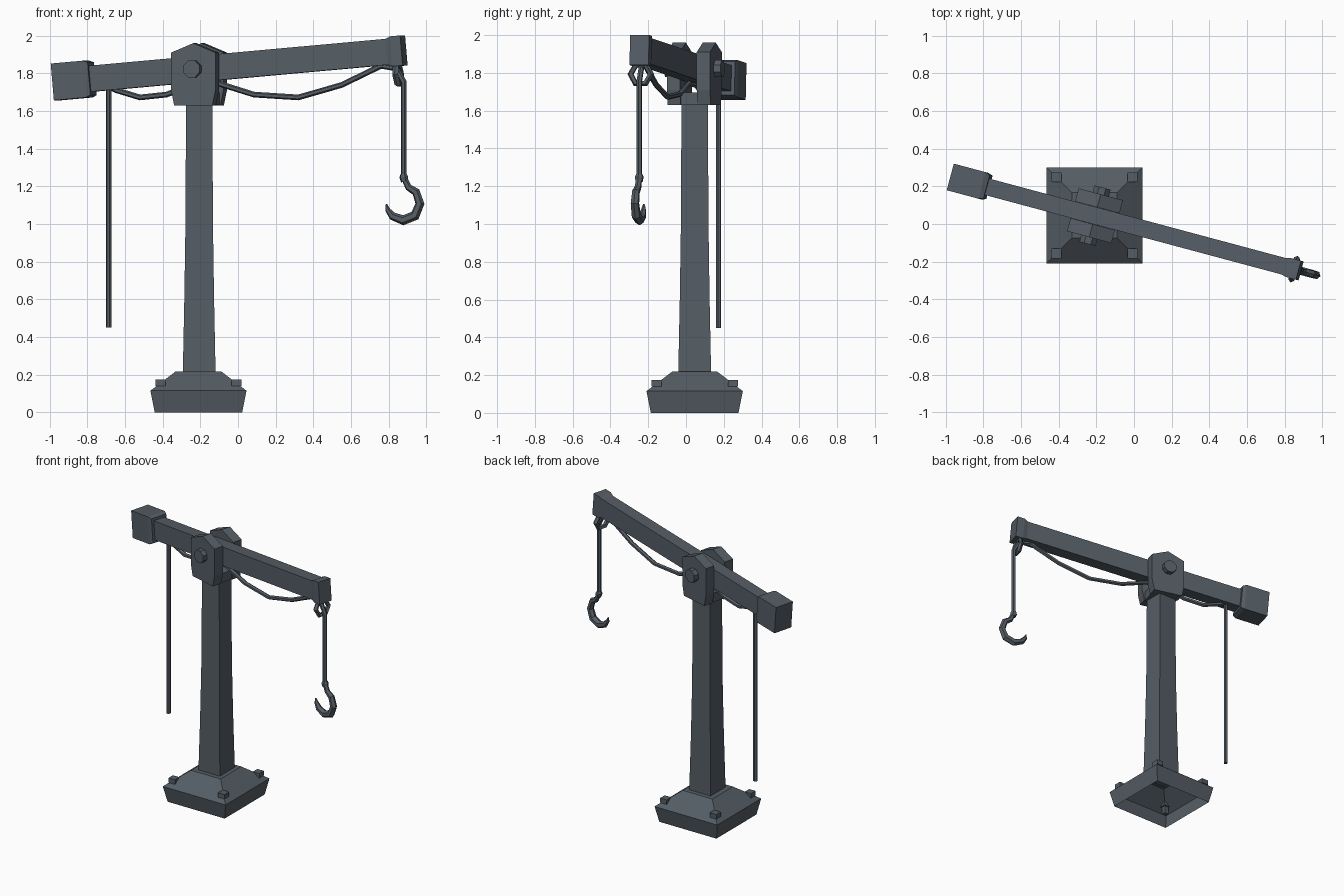
import bpy, bmesh
from math import cos, sin, pi, radians
from mathutils import Matrix, Vector

cube = bpy.data.objects.get("Cube")
if cube:
    bpy.data.objects.remove(cube)

# One dark slate metal for everything
metal = bpy.data.materials.new("dark_slate_metal")
metal.use_nodes = True
SLATE = (0.09, 0.11, 0.13, 1)
metal.diffuse_color = SLATE
metal.node_tree.nodes["Principled BSDF"].inputs["Base Color"].default_value = SLATE

# Frames: base is square to the axes, yoke is yawed, arm is yawed and tilted
BASE = Matrix.Translation((-0.21, 0.046, 0))
YAW = Matrix.Rotation(radians(-15), 4, 'Z')
YOKE = Matrix.Translation((-0.207, 0.044, 0)) @ YAW
PIVOT_Z = 1.823
ARM = YOKE @ Matrix.Translation((0, 0, PIVOT_Z)) @ Matrix.Rotation(radians(-5), 4, 'Y')


def build(name, rings, frame, cap_start=True, cap_end=True):
    """Skin a list of equal-length vertex rings into one mesh object."""
    bm = bmesh.new()
    loops = [[bm.verts.new(frame @ Vector(p)) for p in ring] for ring in rings]
    n = len(loops[0])
    for a, b in zip(loops, loops[1:]):
        for i in range(n):
            j = (i + 1) % n
            bm.faces.new((a[i], a[j], b[j], b[i]))
    if cap_start:
        bm.faces.new(loops[0][::-1])
    if cap_end:
        bm.faces.new(loops[-1])
    bmesh.ops.recalc_face_normals(bm, faces=bm.faces)
    mesh = bpy.data.meshes.new(name)
    bm.to_mesh(mesh)
    bm.free()
    mesh.materials.append(metal)
    obj = bpy.data.objects.new(name, mesh)
    bpy.context.collection.objects.link(obj)
    return obj


SQUARE = ((-1, -1), (1, -1), (1, 1), (-1, 1))


def tower(name, levels, frame, cx=0, cy=0, **caps):
    """Square sections stacked upward: (height, half width)."""
    rings = [[(cx + h * a, cy + h * b, z) for a, b in SQUARE] for z, h in levels]
    return build(name, rings, frame, **caps)


def beam(name, sections, frame):
    """Rectangular sections along local x: (x, half width, half height)."""
    rings = [[(x, w * a, h * b) for a, b in SQUARE] for x, w, h in sections]
    return build(name, rings, frame)


def tube(name, path, sides=6):
    """Round bar following (world x, z, radius) points in the arm's vertical plane."""
    pts = [Vector(((x + 0.207) / cos(radians(15)), 0, z)) for x, z, r in path]
    across = Vector((0, 1, 0))
    rings = []
    for i, p in enumerate(pts):
        before = (p - pts[i - 1]).normalized() if i else None
        after = (pts[i + 1] - p).normalized() if i < len(pts) - 1 else None
        before, after = before or after, after or before
        tangent = (before + after).normalized()
        stretch = 1 / max(0.6, tangent.dot(after))
        normal = across.cross(tangent) * stretch
        r = path[i][2]
        rings.append([p + r * (cos(t) * normal + sin(t) * across)
                      for t in (2 * pi * k / sides for k in range(sides))])
    return build(name, rings, YOKE)


# Hollow footing, open underneath
tower("footing", [(0, 0.232), (0.115, 0.255), (0.218, 0.12)], BASE, cap_start=False)

# Anchor bolts at the footing corners
for a, b in SQUARE:
    tower("anchor_bolt", [(0.085, 0.016), (0.14, 0.016), (0.14, 0.026), (0.174, 0.026)],
          BASE, 0.202 * a, 0.202 * b)

# Flared mast
tower("mast", [(0.21, 0.087), (0.6, 0.079), (1.0, 0.073), (1.64, 0.07)],
      BASE @ Matrix.Translation((0.004, 0, 0)))

# Yoke: two peaked cheeks on a saddle block
half = [(0.105, 1.63), (0.122, 1.71), (0.122, 1.91)]
profile = half + [(0, 1.96)] + [(-u, z) for u, z in reversed(half)]
for side, label in ((-1, "front_cheek"), (1, "back_cheek")):
    build(label, [[(u, v, z) for u, z in profile]
                  for v in (side * 0.046, side * 0.118)], YOKE)
beam("yoke_saddle", [(-0.1, 0.06, 0.033), (0.1, 0.06, 0.033)],
     YOKE @ Matrix.Translation((0, 0, 1.664)))

# Pivot pin through both cheeks
build("pivot_pin", [[(0.048 * cos(t), v, PIVOT_Z + 0.048 * sin(t))
                     for t in (pi / 4 * (k + 0.5) for k in range(8))]
                    for v in (-0.155, 0.155)], YOKE)

# Swinging arm with flared tip and counterweight
beam("arm", [(-0.65, 0.045, 0.069), (1.06, 0.045, 0.069)], ARM)
beam("arm_tip", [(1.045, 0.045, 0.069), (1.075, 0.052, 0.08), (1.13, 0.052, 0.08)], ARM)
beam("counterweight", [(-0.79, 0.073, 0.098), (-0.615, 0.073, 0.098),
                       (-0.59, 0.064, 0.088)], ARM)

# Rope guide ring hanging crosswise beneath the tip
bpy.ops.mesh.primitive_torus_add(major_segments=6, minor_segments=5,
                                 major_radius=0.056, minor_radius=0.017)
ring = bpy.context.object
ring.name = "guide_ring"
ring.matrix_world = (ARM @ Matrix.Translation((1.088, 0, -0.125))
                     @ Matrix.Rotation(pi / 2, 4, 'Y') @ Matrix.Rotation(pi / 2, 4, 'Z'))
ring.data.materials.append(metal)

# Hanging pull rope, then the slack rope under the arm, then the hook line
R = 0.015
tube("pull_rope", [(-0.685, 0.45, R), (-0.685, 1.73, R)])
slack = [(-0.69, 1.73), (-0.645, 1.71), (-0.52, 1.672), (-0.38, 1.687), (-0.25, 1.735),
         (-0.1, 1.745), (0.085, 1.687), (0.32, 1.672), (0.55, 1.738), (0.76, 1.84),
         (0.84, 1.826), (0.88, 1.755), (0.88, 1.24)]
tube("slack_rope", [(x, z, R) for x, z in slack])

# Hook with a collar at the top and a tapering point
tube("hook_collar", [(0.88, 1.265, 0.017), (0.88, 1.25, 0.024), (0.885, 1.225, 0.02)])
tube("hook", [(0.88, 1.25, 0.016), (0.905, 1.195, 0.018), (0.945, 1.17, 0.021),
              (0.966, 1.108, 0.023), (0.94, 1.045, 0.025), (0.877, 1.02, 0.025),
              (0.82, 1.042, 0.021), (0.795, 1.075, 0.014), (0.788, 1.105, 0.004)])
